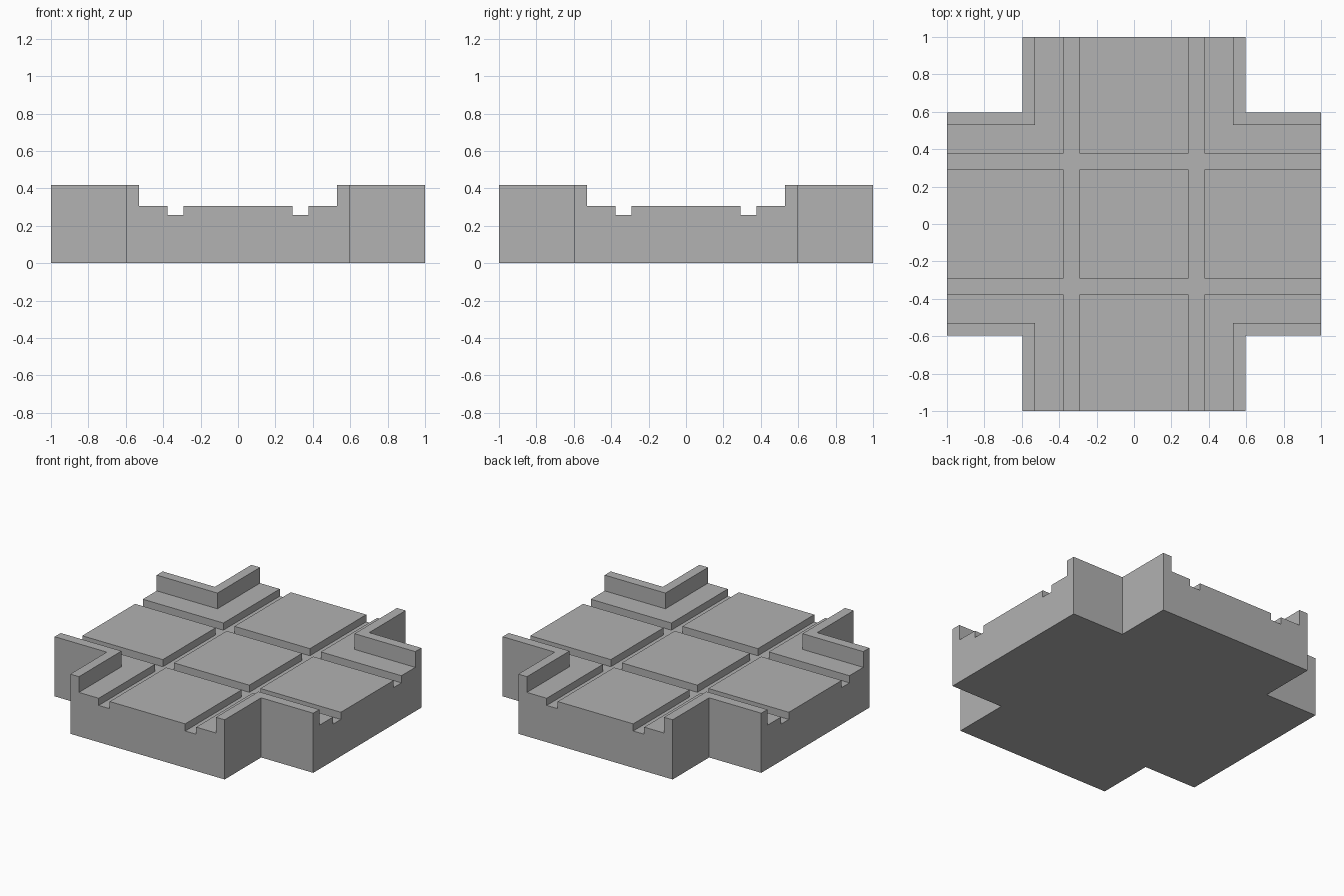
import bpy
import bmesh

cube = bpy.data.objects.get("Cube")
if cube:
    bpy.data.objects.remove(cube, do_unlink=True)

# Plan distances from the centre, and heights
GROOVE_IN, GROOVE_OUT = 0.292, 0.377
WALL_IN, ARM, END = 0.53, 0.597, 1.0
FLOOR, SLAB, WALL = 0.257, 0.307, 0.417

stone = bpy.data.materials.new("stone grey")
stone.use_nodes = True
GREY = (0.445, 0.445, 0.445, 1)
stone.diffuse_color = GREY
stone.node_tree.nodes["Principled BSDF"].inputs["Base Color"].default_value = GREY


def prism(name, outline, bottom, top):
    """Extrude a plan outline upwards into a closed solid."""
    bm = bmesh.new()
    face = bm.faces.new([bm.verts.new((x, y, bottom)) for x, y in outline])
    extruded = bmesh.ops.extrude_face_region(bm, geom=[face], use_keep_orig=True)["geom"]
    verts = [v for v in extruded if isinstance(v, bmesh.types.BMVert)]
    bmesh.ops.translate(bm, verts=verts, vec=(0, 0, top - bottom))
    bmesh.ops.recalc_face_normals(bm, faces=bm.faces)
    mesh = bpy.data.meshes.new(name)
    bm.to_mesh(mesh)
    bm.free()
    mesh.materials.append(stone)
    obj = bpy.data.objects.new(name, mesh)
    bpy.context.collection.objects.link(obj)
    return obj


def rectangle(x0, x1, y0, y1):
    return [(x0, y0), (x1, y0), (x1, y1), (x0, y1)]


def corner(inner, outer, sx, sy):
    """L-shaped strip wrapping one inside corner of the cross."""
    pts = [(inner, inner), (END, inner), (END, outer),
           (outer, outer), (outer, END), (inner, END)]
    return [(x * sx, y * sy) for x, y in pts]


# Cross-shaped foundation, whose top forms the groove floors
cross = []
for sx, sy in ((1, 1), (-1, 1), (-1, -1), (1, -1)):
    quarter = [(END * sx, ARM * sy), (ARM * sx, ARM * sy), (ARM * sx, END * sy)]
    cross += quarter if sx * sy > 0 else quarter[::-1]
prism("foundation", cross, 0, FLOOR)

# Raised centre slab and one slab along each arm
g = GROOVE_IN
prism("centre_slab", rectangle(-g, g, -g, g), FLOOR, SLAB)
for side, s in (("left", 1), ("right", -1)):
    prism(side + "_slab", rectangle(s * GROOVE_OUT, s * END, -g, g), FLOOR, SLAB)
for side, s in (("back", 1), ("front", -1)):
    prism(side + "_slab", rectangle(-g, g, s * GROOVE_OUT, s * END), FLOOR, SLAB)

# Corner ledges and the low walls standing behind them
for xname, sx in (("left", 1), ("right", -1)):
    for yname, sy in (("back", 1), ("front", -1)):
        place = yname + "_" + xname
        prism(place + "_ledge", corner(GROOVE_OUT, WALL_IN, sx, sy), FLOOR, SLAB)
        prism(place + "_wall", corner(WALL_IN, ARM, sx, sy), FLOOR, WALL)
